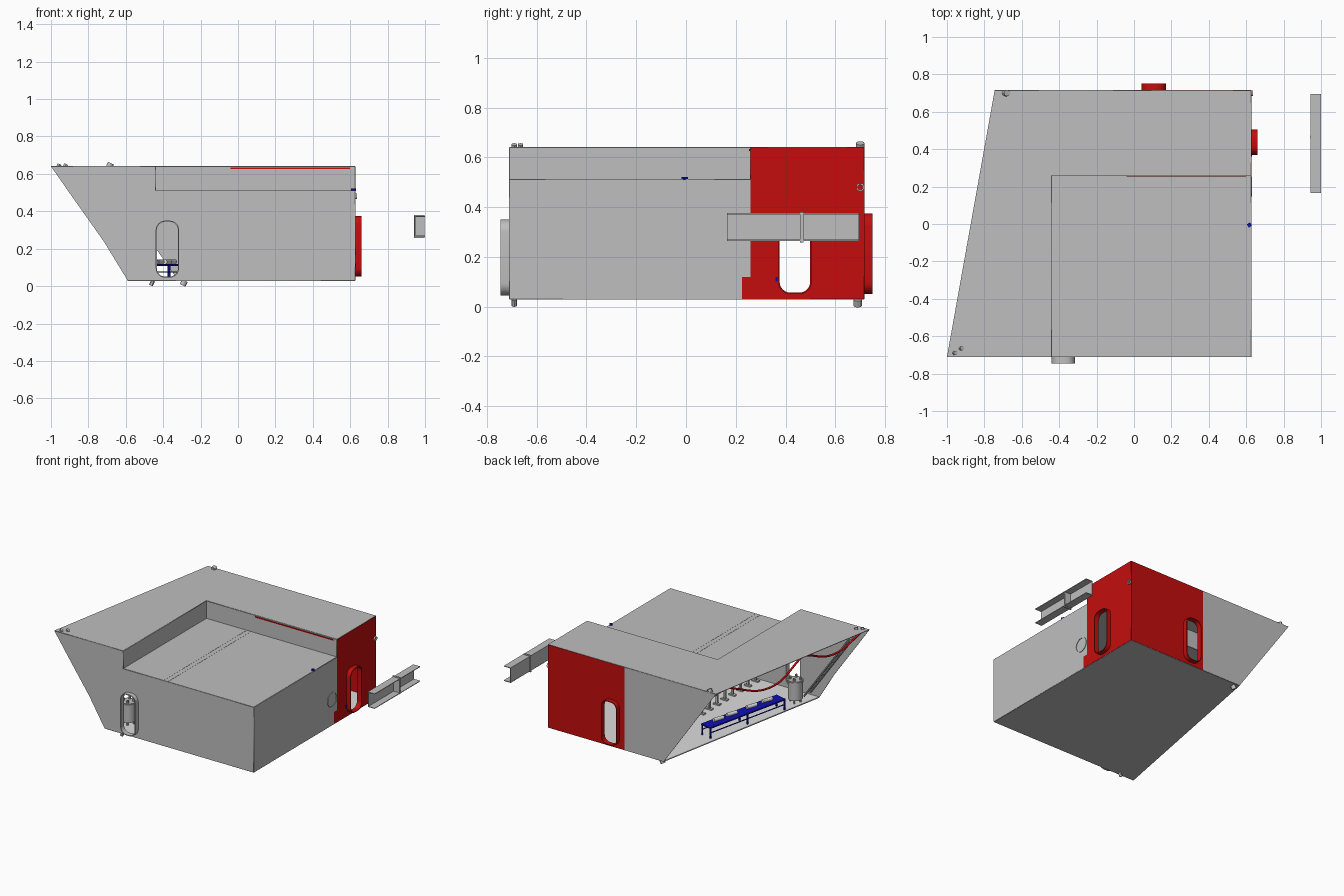
import bpy, math
from mathutils import Matrix, Vector

if "Cube" in bpy.data.objects:
    bpy.data.objects.remove(bpy.data.objects["Cube"])


def material(name, rgb):
    m = bpy.data.materials.new(name)
    m.use_nodes = True
    m.diffuse_color = (*rgb, 1)
    m.node_tree.nodes["Principled BSDF"].inputs["Base Color"].default_value = (*rgb, 1)
    return m


GREY = material("hull grey", (0.52, 0.52, 0.52))
RED = material("signal red", (0.55, 0.004, 0.004))
BLUE = material("bench blue", (0.005, 0.005, 0.45))
PALE = material("pale floor", (0.72, 0.72, 0.72))

# Local axes of the drawing planes
PLANES = {
    "xy": ((1, 0, 0), (0, 1, 0), (0, 0, 1)),
    "xz": ((1, 0, 0), (0, 0, 1), (0, -1, 0)),
    "yz": ((0, 1, 0), (0, 0, 1), (1, 0, 0)),
}


def to_mesh(ob):
    bpy.ops.object.select_all(action="DESELECT")
    ob.select_set(True)
    bpy.context.view_layer.objects.active = ob
    bpy.ops.object.convert(target="MESH")


def plate(name, plane, at, loops, mat, depth=0.004):
    """Flat plate from an outline and holes, centred on the plane."""
    cu = bpy.data.curves.new(name, "CURVE")
    cu.dimensions, cu.fill_mode, cu.extrude = "2D", "BOTH", depth / 2
    for loop in loops:
        sp = cu.splines.new("POLY")
        sp.points.add(len(loop) - 1)
        for p, (a, b) in zip(sp.points, loop):
            p.co = (a, b, 0, 1)
        sp.use_cyclic_u = True
    cu.materials.append(mat)
    ob = bpy.data.objects.new(name, cu)
    bpy.context.collection.objects.link(ob)
    m = Matrix([Vector(c) for c in PLANES[plane]]).transposed().to_4x4()
    offset = {"xy": (0, 0, at), "xz": (0, at, 0), "yz": (at, 0, 0)}[plane]
    ob.matrix_world = Matrix.Translation(offset) @ m
    to_mesh(ob)
    return ob


def rect(a0, a1, b0, b1):
    return [(a0, b0), (a1, b0), (a1, b1), (a0, b1)]


def rounded(a0, a1, b0, b1, r, n=6):
    pts = []
    corners = [(a1 - r, b1 - r), (a0 + r, b1 - r), (a0 + r, b0 + r), (a1 - r, b0 + r)]
    for k, (ca, cb) in enumerate(corners):
        for i in range(n + 1):
            t = math.pi / 2 * (k + i / n)
            pts.append((ca + r * math.cos(t), cb + r * math.sin(t)))
    return pts


def box(name, centre, size, mat, turn=0):
    bpy.ops.mesh.primitive_cube_add(size=1, location=centre, rotation=(0, 0, turn))
    ob = bpy.context.object
    ob.name, ob.scale = name, size
    ob.data.materials.append(mat)
    return ob


def rod(name, a, b, r, mat, sides=12):
    a, b = Vector(a), Vector(b)
    bpy.ops.mesh.primitive_cylinder_add(vertices=sides, radius=r, depth=(b - a).length,
                                        location=(a + b) / 2)
    ob = bpy.context.object
    ob.name = name
    ob.rotation_euler = (b - a).to_track_quat("Z", "Y").to_euler()
    ob.data.materials.append(mat)
    bpy.ops.object.shade_smooth_by_angle()
    return ob


def hose(name, pts, r, mat):
    cu = bpy.data.curves.new(name, "CURVE")
    cu.dimensions, cu.bevel_depth, cu.bevel_resolution = "3D", r, 2
    sp = cu.splines.new("BEZIER")
    sp.bezier_points.add(len(pts) - 1)
    for p, co in zip(sp.bezier_points, pts):
        p.co = co
        p.handle_left_type = p.handle_right_type = "AUTO"
    cu.materials.append(mat)
    ob = bpy.data.objects.new(name, cu)
    bpy.context.collection.objects.link(ob)
    to_mesh(ob)


# Main levels and planes of the shell
LOW, DECK, TOP = 0.03, 0.51, 0.64
FRONT, BACK, SIDE = -0.71, 0.715, 0.625
STEP_X, STEP_Y = -0.44, 0.26

# Doorways: plane, wall position, outward sign, extents, colour
doors = {
    "front": ("xz", FRONT, -1, (-0.44, -0.315, 0.045, 0.35), GREY),
    "back": ("xz", BACK, 1, (0.04, 0.17, 0.05, 0.375), RED),
    "side": ("yz", SIDE, 1, (0.37, 0.505, 0.05, 0.375), RED),
}
hole = {}
for key, (plane, at, out, e, mat) in doors.items():
    inner = rounded(e[0] + .006, e[1] - .006, e[2] + .006, e[3] - .006, 0.044)
    hole[key] = inner
    plate(key + "_door_frame", plane, at + out * 0.0175,
          [rounded(*e, 0.05), inner], mat, 0.035)

# Walls
plate("front_wall", "xz", FRONT, [
    [(-1, TOP), (STEP_X, TOP), (STEP_X, DECK), (SIDE, DECK), (SIDE, LOW), (-0.59, LOW),
     (-0.715, 0.235), (-0.9, 0.497)], hole["front"]], GREY)
plate("back_wall_red", "xz", BACK, [rect(0, SIDE, LOW, TOP), hole["back"]], RED)
plate("back_wall_grey", "xz", BACK,
      [[(0, LOW), (0, TOP), (-0.745, TOP), (-0.32, LOW)]], GREY)
plate("side_wall_red", "yz", SIDE, [
    [(0.225, LOW), (BACK, LOW), (BACK, TOP), (STEP_Y, TOP), (STEP_Y, 0.12), (0.225, 0.12)],
    hole["side"]], RED)
plate("side_wall_grey", "yz", SIDE, [
    [(FRONT, LOW), (0.225, LOW), (0.225, 0.12), (STEP_Y, 0.12), (STEP_Y, DECK),
     (FRONT, DECK)]], GREY)

# Roof, sunken deck, its upstands, and bottom
plate("upper_roof", "xy", TOP, [
    [(-1, FRONT), (STEP_X, FRONT), (STEP_X, STEP_Y), (SIDE, STEP_Y), (SIDE, BACK),
     (-0.745, BACK)]], GREY)
plate("sunken_deck", "xy", DECK, [rect(STEP_X, SIDE, FRONT, STEP_Y)], GREY)
plate("upstand_long", "xz", STEP_Y, [rect(STEP_X, SIDE, DECK, TOP)], GREY)
plate("upstand_short", "yz", STEP_X, [rect(FRONT, STEP_Y, DECK, TOP)], GREY)
base = [(-0.59, FRONT), (SIDE, FRONT), (SIDE, BACK), (-0.32, BACK)]
plate("bottom_plate", "xy", LOW, [base], GREY)
plate("floor_covering", "xy", LOW + 0.004, [base], PALE, 0.003)
box("upstand_red_strip", (0.28, STEP_Y - 0.004, 0.63), (0.64, 0.005, 0.008), RED)
for x in (-0.11, -0.075):
    box("deck_seam", (x, -0.225, DECK + 0.002), (0.003, 0.96, 0.002), GREY)

# Round port on the side wall
ring = [rounded(0.2 - r, 0.2 + r, 0.22 - r, 0.22 + r, r) for r in (0.054, 0.049)]
plate("port_ring", "yz", SIDE + 0.003, ring, GREY, 0.006)

# Detached channel beam with clamp
for z in (0.267, 0.373):
    box("beam_flange", (0.972, 0.43, z), (0.056, 0.53, 0.005), GREY)
box("beam_web", (0.947, 0.43, 0.32), (0.005, 0.53, 0.106), GREY)
box("beam_clamp", (0.968, 0.465, 0.319), (0.056, 0.014, 0.122), GREY)

# Corner studs
for x, y, z in [(-0.685, 0.7, 0.645), (-0.96, -0.69, 0.64), (-0.925, -0.665, 0.64),
                (-0.46, -0.69, 0.017), (-0.29, 0.69, 0.017)]:
    s = 0.017 if y > 0 else 0.011
    rod("corner_stud", (x - 0.006, y, z - 0.013), (x + 0.006, y, z + 0.012), s, GREY)

# Small side fittings
plate("side_bracket", "yz", SIDE + 0.006,
      [rounded(0.685, 0.715, 0.465, 0.495, 0.012), rounded(0.69, 0.71, 0.47, 0.49, 0.008)],
      PALE, 0.01)
box("deck_edge_fitting", (0.617, -0.005, 0.515), (0.02, 0.02, 0.012), BLUE, 0.6)
box("door_handle", (0.628, 0.365, 0.11), (0.008, 0.01, 0.02), BLUE)

# Work bench parallel to the open side
lean = math.atan2(-0.15, 0.665)
bench = Matrix.Translation((-0.405, -0.09, 0)) @ Matrix.Rotation(lean * -1 - 0.0, 4, "Z")
turn = bench.to_euler().z
if (bench @ Vector((0, 1, 0))).x < -0.405:
    bench = Matrix.Translation((-0.405, -0.09, 0)) @ Matrix.Rotation(lean, 4, "Z")
    turn = lean
box("bench_top", bench @ Vector((0, 0, 0.112)), (0.09, 0.68, 0.01), BLUE, turn)
for x in (-0.04, 0.04):
    box("bench_rail", bench @ Vector((x, 0, 0.075)), (0.005, 0.67, 0.006), BLUE, turn)
    for y in (-0.335, 0, 0.335):
        box("bench_leg", bench @ Vector((x, y, 0.07)), (0.009, 0.009, 0.08), BLUE, turn)
for y in (-0.22, -0.08, 0.1, 0.22):
    rod("bench_item", bench @ Vector((0, y - 0.04, 0.13)),
        bench @ Vector((0.01, y + 0.04, 0.13)), 0.013, PALE)

# Storage tank
rod("tank_body", (-0.5, -0.56, 0.06), (-0.5, -0.56, 0.2), 0.05, GREY, 24)
rod("tank_rim", (-0.5, -0.56, 0.185), (-0.5, -0.56, 0.195), 0.056, GREY, 24)
for i in range(4):
    t = math.pi / 2 * i + 0.4
    x, y = -0.5 + 0.035 * math.cos(t), -0.56 + 0.035 * math.sin(t)
    rod("tank_leg", (x, y, LOW), (x, y, 0.07), 0.006, GREY, 8)
    rod("tank_valve", (x, y, 0.19), (x, y, 0.22), 0.008, GREY, 8)

# Inclined ladder by the front wall
foot, head = Vector((-0.53, -0.69, 0.06)), Vector((-0.9, -0.69, 0.58))
across = Vector((0, 0.07, 0))
for k in (0, 1):
    rod("ladder_rail", foot + across * k, head + across * k, 0.007, GREY, 8)
for i in range(1, 9):
    p = foot.lerp(head, i / 9)
    rod("ladder_rung", p, p + across, 0.004, GREY, 6)

# Storage rack in the middle of the room
for i in range(8):
    y = -0.67 + 0.09 * i
    box("rack_post", (-0.1, y, 0.265), (0.014, 0.014, 0.46), GREY)
    box("rack_foot", (-0.1, y, 0.04), (0.05, 0.025, 0.01), GREY)
for z in (0.12, 0.2, 0.3, 0.4):
    box("rack_shelf", (-0.085, -0.355, z), (0.06, 0.66, 0.008), GREY)

# Red hose draped below the roof edge
hose("hose_long", [(-0.6, 0.5, 0.6), (-0.66, 0.376, 0.53), (-0.75, 0.05, 0.45),
                   (-0.82, -0.165, 0.59)], 0.007, RED)
hose("hose_short", [(-0.83, -0.2, 0.6), (-0.87, -0.51, 0.51), (-0.965, -0.69, 0.635)],
     0.007, RED)
